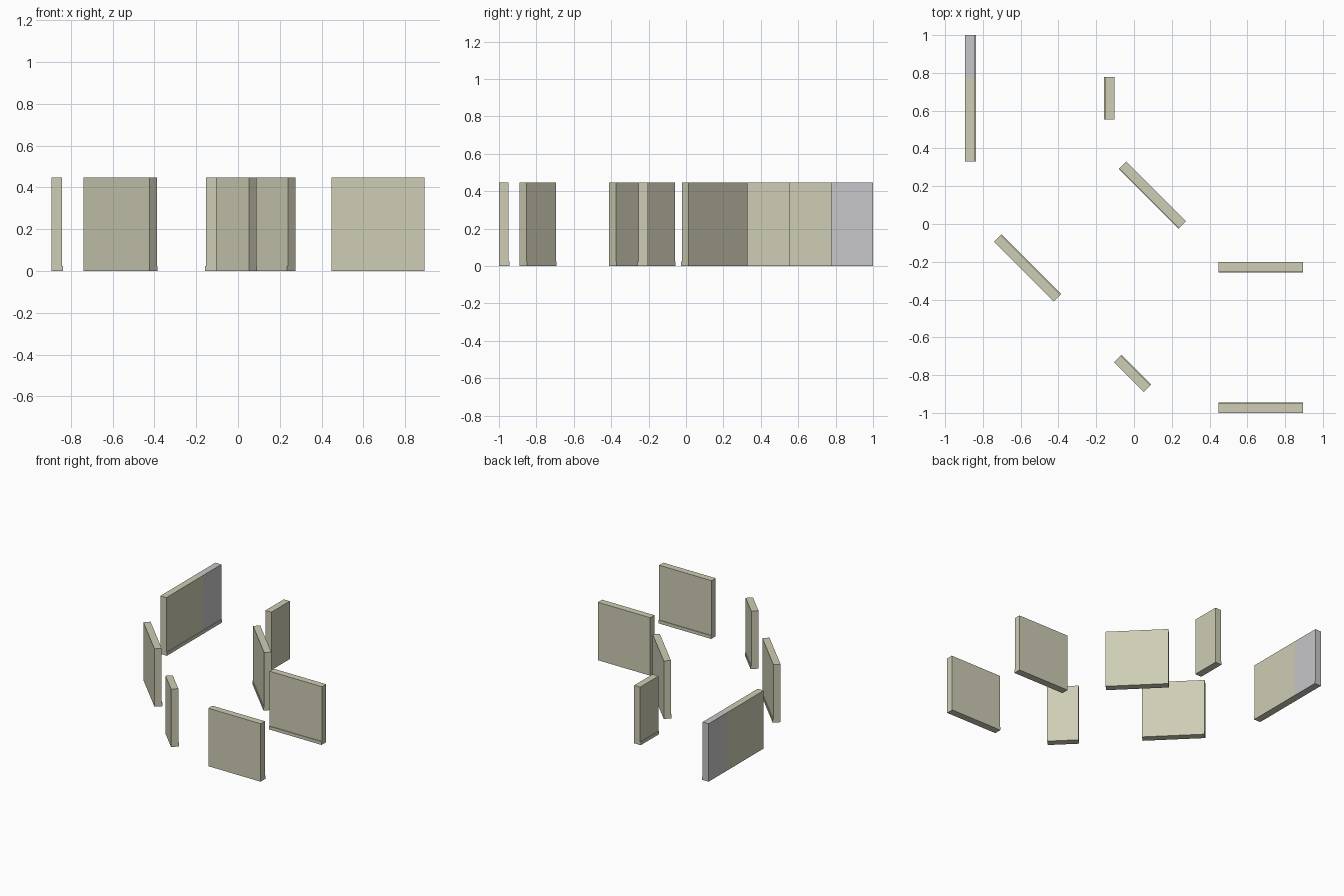
import bpy, bmesh, math
from mathutils import Matrix

if "Cube" in bpy.data.objects:
    bpy.data.objects.remove(bpy.data.objects["Cube"])

MODULE = 0.2235        # length of one wall module
HEIGHT = 0.447
T = 0.056              # thickness including the skirting lip
LIP, LIP_H = 0.005, 0.025


def material(name, rgb):
    m = bpy.data.materials.new(name)
    m.diffuse_color = (*rgb, 1)
    m.use_nodes = True
    m.node_tree.nodes["Principled BSDF"].inputs["Base Color"].default_value = m.diffuse_color
    return m


beige = material("beige_plaster", (0.62, 0.61, 0.46))
grey = material("plain_grey", (0.57, 0.57, 0.59))

# Cross-section (depth, height); the skirting lip is on the local -y side
PROFILE = [(-T / 2, 0), (T / 2, 0), (T / 2, HEIGHT), (-T / 2 + LIP, HEIGHT),
           (-T / 2 + LIP, LIP_H), (-T / 2, LIP_H)]


def wall(name, x, y, angle, modules, grey_end=False):
    """Extrude the profile along local x, one step per module."""
    bm = bmesh.new()
    steps = [0, modules - 1, modules] if grey_end else [0, modules]
    rings = [[bm.verts.new(((s - modules / 2) * MODULE, py, pz)) for py, pz in PROFILE]
             for s in steps]
    n = len(PROFILE)
    bm.faces.new(rings[0])
    bm.faces.new(rings[-1][::-1])
    for a, b in zip(rings, rings[1:]):
        for i in range(n):
            bm.faces.new((a[i], a[(i + 1) % n], b[(i + 1) % n], b[i]))
    bmesh.ops.recalc_face_normals(bm, faces=bm.faces)
    # Last module of a grey-ended wall is unpainted
    if grey_end:
        limit = (modules / 2 - 1) * MODULE
        for f in bm.faces:
            f.material_index = int(f.calc_center_median().x > limit)
    bm.transform(Matrix.Translation((x, y, 0)) @ Matrix.Rotation(math.radians(angle), 4, 'Z'))
    me = bpy.data.meshes.new(name)
    bm.to_mesh(me)
    bm.free()
    me.materials.append(beige)
    if grey_end:
        me.materials.append(grey)
    bpy.context.collection.objects.link(bpy.data.objects.new(name, me))


# Free-standing walls
wall("left_long_wall", -0.8655, 0.665, 90, 3, grey_end=True)
wall("back_short_wall", -0.131, 0.666, -90, 1)
wall("centre_diagonal_wall", 0.097, 0.152, -45, 2)
wall("left_diagonal_wall", -0.563, -0.233, 135, 2)
wall("front_short_diagonal_wall", -0.007, -0.791, 135, 1)
wall("right_wall", 0.67, -0.23, 0, 2)
wall("front_right_wall", 0.67, -0.972, 180, 2)
